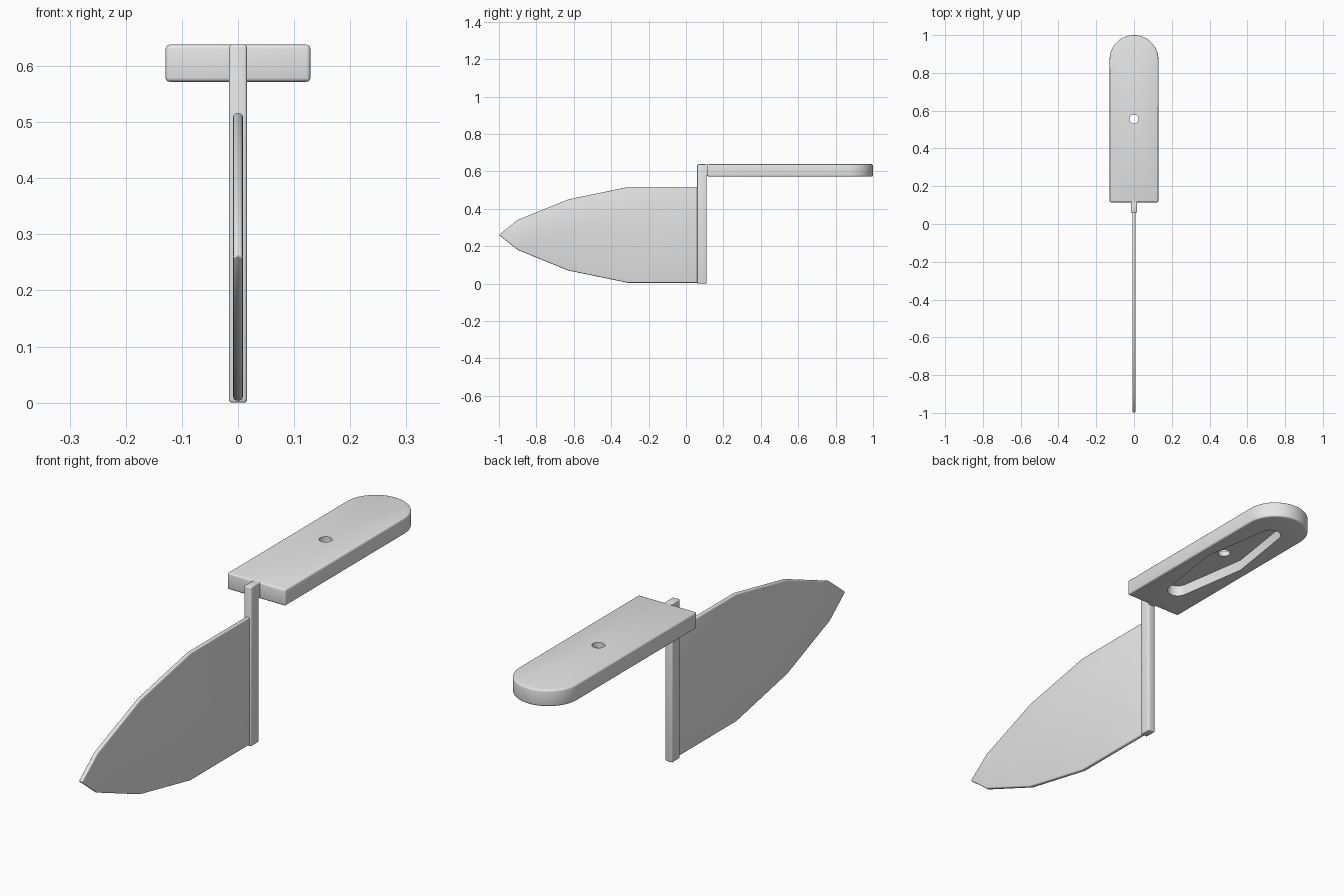
import bpy
import bmesh
from math import sin, cos, pi, radians
from mathutils import Vector

cube = bpy.data.objects.get("Cube")
if cube:
    bpy.data.objects.remove(cube, do_unlink=True)

grey = bpy.data.materials.new("plain grey")
grey.use_nodes = True
grey.diffuse_color = (0.8, 0.8, 0.8, 1)
grey.node_tree.nodes["Principled BSDF"].inputs["Base Color"].default_value = (0.8, 0.8, 0.8, 1)


def prism(name, outline, low, high, axis="z", bevel=0):
    """Extrude an outline along z (points are x, y) or along x (points are y, z)."""
    bm = bmesh.new()
    place = (lambda p: (p[0], p[1], low)) if axis == "z" else (lambda p: (low, p[0], p[1]))
    face = bm.faces.new([bm.verts.new(place(p)) for p in outline])
    new = bmesh.ops.extrude_face_region(bm, geom=[face])["geom"]
    step = Vector((0, 0, high - low)) if axis == "z" else Vector((high - low, 0, 0))
    bmesh.ops.translate(bm, vec=step, verts=[v for v in new if isinstance(v, bmesh.types.BMVert)])
    bmesh.ops.recalc_face_normals(bm, faces=bm.faces)
    if bevel:
        corners = [e for e in bm.edges if e.calc_face_angle() > radians(85)]
        bmesh.ops.bevel(bm, geom=corners, offset=bevel, segments=3, profile=0.5,
                        affect="EDGES", clamp_overlap=True)
    mesh = bpy.data.meshes.new(name)
    bm.to_mesh(mesh)
    bm.free()
    mesh.materials.append(grey)
    obj = bpy.data.objects.new(name, mesh)
    bpy.context.collection.objects.link(obj)
    return obj


def arc(x, y, r, start, end, steps):
    angles = [radians(start + (end - start) * i / steps) for i in range(steps + 1)]
    return [(x + r * cos(a), y + r * sin(a)) for a in angles]


def activate(obj):
    bpy.ops.object.select_all(action="DESELECT")
    obj.select_set(True)
    bpy.context.view_layer.objects.active = obj


def carve(obj, cutter):
    cutter.hide_render = True
    activate(obj)
    mod = obj.modifiers.new("carve", "BOOLEAN")
    mod.operation = "DIFFERENCE"
    mod.solver = "EXACT"
    mod.object = cutter
    bpy.ops.object.modifier_apply(modifier=mod.name)
    bpy.data.objects.remove(cutter, do_unlink=True)


# Leaf-shaped blade, mirrored about its middle height
MID = 0.26
half = [(-0.9, 0.08), (-0.63, 0.19), (-0.31, 0.256), (0.085, 0.256)]
outline = [(-1, MID)] + [(y, MID - h) for y, h in half] + [(y, MID + h) for y, h in reversed(half)]
blade = prism("blade", outline, -0.0085, 0.0085, "x", bevel=0.006)

# Upright stem and the small tongue joining it to the handle
stem = prism("stem", [(-0.016, 0.06), (0.016, 0.06), (0.016, 0.11), (-0.016, 0.11)],
             0, 0.638, bevel=0.005)
tongue = prism("tongue", [(-0.016, 0.075), (0.016, 0.075), (0.016, 0.14), (-0.016, 0.14)],
               0.574, 0.637, bevel=0.004)

# Flat handle with a rounded far end
W = 0.129
handle = prism("handle", [(-W, 0.115), (W, 0.115)] + arc(0, 1 - W, W, 0, 180, 32),
               0.572, 0.638, bevel=0.007)

# Long pocket in the underside and a hanging hole through the middle
CENTRE, TIP = 0.555, 0.285
pocket = (arc(0, CENTRE - TIP, 0.042, 190, 350, 12) + [(0.086, CENTRE)]
          + arc(0, CENTRE + TIP, 0.042, 10, 170, 12) + [(-0.086, CENTRE)])
carve(handle, prism("pocket_cutter", pocket, 0.5, 0.617))
carve(handle, prism("hole_cutter", arc(0, CENTRE, 0.024, 0, 345, 23), 0.5, 0.7))

for part in (blade, stem, tongue, handle):
    activate(part)
    bpy.ops.object.shade_smooth_by_angle(angle=radians(32))
